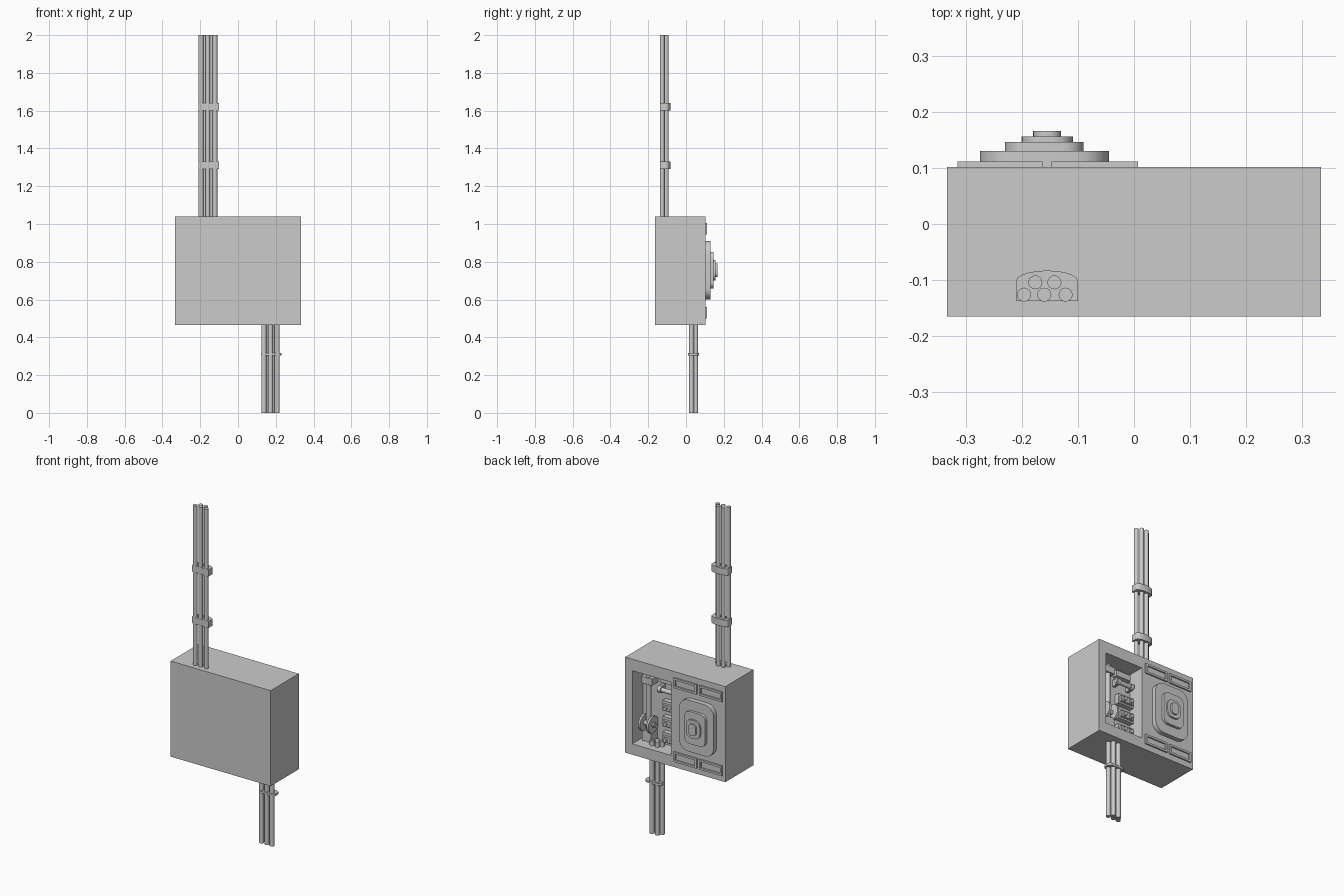
import bpy, bmesh
from math import sin, cos, pi
from mathutils import Vector

if "Cube" in bpy.data.objects:
    bpy.data.objects.remove(bpy.data.objects["Cube"])


def prism(name, pts, axis, a, b, bevel=0.0):
    """Extrude a 2D outline along an axis from a to b."""
    place = {'x': lambda u, v, w: (w, u, v),
             'y': lambda u, v, w: (u, w, v),
             'z': lambda u, v, w: (u, v, w)}[axis]
    bm = bmesh.new()
    lo = [bm.verts.new(place(u, v, a)) for u, v in pts]
    hi = [bm.verts.new(place(u, v, b)) for u, v in pts]
    n = len(pts)
    bm.faces.new(lo)
    bm.faces.new(hi)
    for i in range(n):
        j = (i + 1) % n
        bm.faces.new((lo[i], lo[j], hi[j], hi[i]))
    bmesh.ops.recalc_face_normals(bm, faces=bm.faces)
    me = bpy.data.meshes.new(name)
    bm.to_mesh(me)
    bm.free()
    ob = bpy.data.objects.new(name, me)
    bpy.context.collection.objects.link(ob)
    bpy.context.view_layer.objects.active = ob
    for o in bpy.context.selected_objects:
        o.select_set(False)
    ob.select_set(True)
    if n > 8:
        bpy.ops.object.shade_smooth_by_angle(angle=0.6)
    return ob


def rect(u0, u1, v0, v1):
    return [(u0, v0), (u1, v0), (u1, v1), (u0, v1)]


def rounded(cu, cv, w, h, r, seg=5):
    pts = []
    for k, (su, sv) in enumerate([(1, 1), (-1, 1), (-1, -1), (1, -1)]):
        for i in range(seg + 1):
            t = pi / 2 * (k + i / seg)
            pts.append((cu + su * (w / 2 - r) + r * cos(t), cv + sv * (h / 2 - r) + r * sin(t)))
    return pts


def circle(cu, cv, r, n=16):
    return [(cu + r * cos(2 * pi * i / n), cv + r * sin(2 * pi * i / n)) for i in range(n)]


def box(name, x0, x1, y0, y1, z0, z1):
    return prism(name, rect(x0, x1, y0, y1), 'z', z0, z1)


def carve(ob, cutter):
    bpy.context.view_layer.objects.active = ob
    m = ob.modifiers.new("cut", 'BOOLEAN')
    m.operation, m.solver, m.object = 'DIFFERENCE', 'EXACT', cutter
    bpy.ops.object.modifier_apply(modifier="cut")
    bpy.data.objects.remove(cutter)


# Housing with open compartment on the back
housing = box("housing", -0.333, 0.333, -0.165, 0.102, 0.465, 1.04)
carve(housing, box("compartment_cutter", 0.03, 0.286, 0.0, 0.2, 0.53, 0.97))

# Four framed label plates above and below the dial
for z0, z1 in ((0.50, 0.56), (0.945, 1.005)):
    for x0, x1 in ((-0.315, -0.163), (-0.147, 0.007)):
        plate = box("label_frame", x0, x1, 0.100, 0.111, z0, z1)
        carve(plate, box("frame_cutter", x0 + .012, x1 - .012, 0.103, 0.2, z0 + .012, z1 - .012))

# Stepped cover and knob
cx, cz = -0.16, 0.755
prism("cover_plate", rounded(cx, cz, 0.23, 0.31, 0.06), 'y', 0.100, 0.130)
prism("cover_step", rounded(cx, cz, 0.14, 0.195, 0.035), 'y', 0.128, 0.146)
prism("knob_base", rounded(cx + .005, cz, 0.092, 0.11, 0.035), 'y', 0.145, 0.156)
prism("knob_cap", rounded(cx + .005, cz, 0.05, 0.07, 0.022), 'y', 0.155, 0.166)

# Upper cables
for x, y in ((-.196, -.126), (-.16, -.126), (-.122, -.126), (-.176, -.104), (-.142, -.104)):
    prism("upper_cable", circle(x, y, 0.0125), 'z', 1.03, 2.0)

# Arched clamps on the upper cables
arch = [(-.21, -.137), (-.10, -.137), (-.10, -.105)]
arch += [(-.155 + .055 * cos(t), -.101 + .018 * sin(t)) for t in [pi * i / 10 for i in range(11)]]
arch += [(-.21, -.105)]
for z in (1.29, 1.60):
    prism("cable_clamp", arch, 'z', z, z + 0.04)

# Lower cables and tie
for x, y in ((.137, .029), (.172, .029), (.207, .029), (.154, .051), (.19, .051)):
    prism("lower_cable", circle(x, y, 0.0135), 'z', 0.0, 0.56)
prism("cable_tie", rounded(0.176, 0.04, 0.11, 0.058, 0.022), 'z', 0.305, 0.318)

# Terminal blocks with screws
for z in (0.585, 0.68, 0.775):
    box("terminal_block", 0.03, 0.135, -0.005, 0.03, z - .03, z + .03)
    box("terminal_step", 0.04, 0.125, 0.025, 0.045, z - .02, z + .014)
    for x in (0.06, 0.104):
        prism("terminal_screw", circle(x, z - .003, 0.012, 12), 'y', 0.04, 0.056)

# Horizontal fuse with end caps and mounts
prism("fuse", circle(0.035, 0.87, 0.013), 'x', 0.04, 0.16)
for x in (0.04, 0.135):
    prism("fuse_cap", circle(0.035, 0.87, 0.019), 'x', x, x + .022)
    box("fuse_mount", x + .003, x + .019, -0.005, 0.035, 0.85, 0.89)
box("upper_terminal", 0.05, 0.15, -0.005, 0.03, 0.91, 0.945)

# Switch: bracket, rod, wheels and foot
box("rod_bracket", 0.185, 0.255, -0.005, 0.06, 0.89, 0.93)
prism("switch_rod", circle(0.22, 0.04, 0.014), 'z', 0.60, 0.945)
for x in (0.185, 0.24):
    prism("switch_wheel", circle(0.045, 0.65, 0.05, 24), 'x', x, x + .012)
prism("wheel_axle", circle(0.045, 0.65, 0.014), 'x', 0.175, 0.262)
box("switch_foot", 0.19, 0.25, -0.005, 0.06, 0.545, 0.61)
